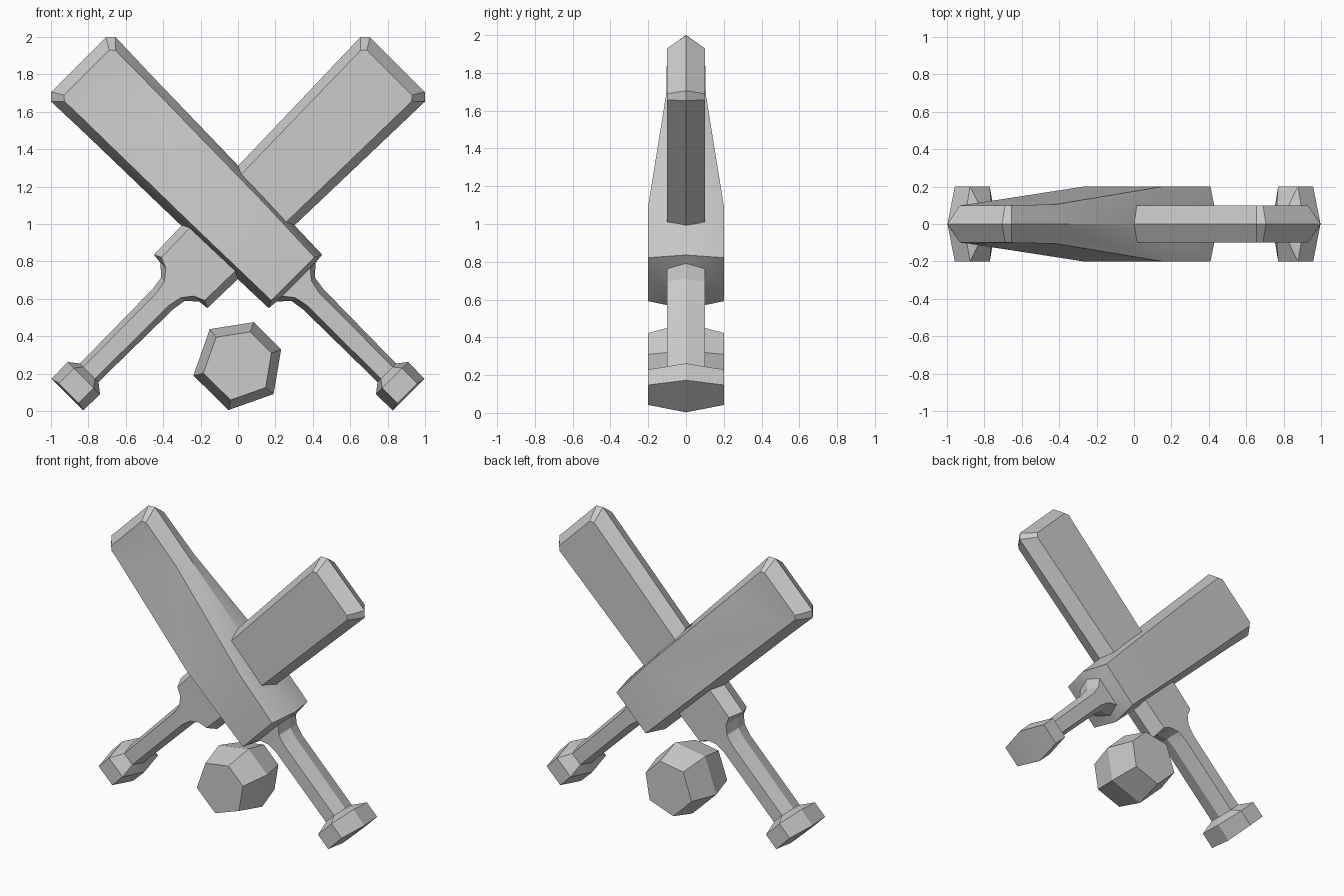
import bpy, bmesh, math

if "Cube" in bpy.data.objects:
    bpy.data.objects.remove(bpy.data.objects["Cube"])

R2 = math.sqrt(2)


def finish(name, bm):
    bmesh.ops.recalc_face_normals(bm, faces=bm.faces)
    me = bpy.data.meshes.new(name)
    bm.to_mesh(me)
    bm.free()
    ob = bpy.data.objects.new(name, me)
    bpy.context.collection.objects.link(ob)
    bpy.ops.object.select_all(action='DESELECT')
    ob.select_set(True)
    bpy.context.view_layer.objects.active = ob
    bpy.ops.object.shade_smooth_by_angle(angle=math.radians(25))
    return ob


def bridge(bm, a, b):
    n = len(a)
    for i in range(n):
        bm.faces.new((a[i], a[(i + 1) % n], b[(i + 1) % n], b[i]))


def bat(name, side, sections):
    """Loft hexagonal sections along a diagonal axis.
    Section: ridge u, ridge half width, upper face u, lower face u, face half width, half depth"""
    bm = bmesh.new()
    rings = []
    for ur, vr, uh, ul, vf, y in sections:
        pts = [(ur, vr, 0), (uh, vf, -y), (ul, -vf, -y),
               (ur, -vr, 0), (ul, -vf, y), (uh, vf, y)]
        rings.append([bm.verts.new((side * (u + v) / R2, d, 1 + (v - u) / R2))
                      for u, v, d in pts])
    for a, b in zip(rings, rings[1:]):
        bridge(bm, a, b)
    for r in (rings[0], rings[-1]):
        bm.faces.new((r[0], r[1], r[2], r[3]))
        bm.faces.new((r[0], r[3], r[4], r[5]))
    return finish(name, bm)


# Shared profile pieces: chamfered blade tip, then neck, grip and end knob
tip = [(-1.205, .207, -1.145, -1.145, .170, .10),
       (-1.170, .244, -1.120, -1.120, .193, .10)]


def lower(depth):
    return [(.434, .202, .415, .415, .163, depth),
            (.440, .145, .440, .440, .105, .10),
            (.495, .088, .495, .495, .062, .10),
            (.570, .077, .570, .570, .046, .10),
            (1.125, .070, 1.125, 1.125, .045, .10),
            (1.165, .122, 1.165, 1.165, .075, .20),
            (1.290, .120, 1.280, 1.280, .075, .20)]


# Thick bat swells towards the shoulder; thin bat keeps an even depth
swell = [(-.92, .236, -.78, -1.06, .190, .105),
         (-.08, .218, .04, -.205, .177, .20)]
bat("thick_bat", 1, tip + swell + lower(.20))
bat("thin_bat", -1, tip + lower(.10))

# Faceted ball: six-sided with flat front and back
bm = bmesh.new()
rings = []
for y, r in ((-.20, .19), (0, .245), (.20, .19)):
    rings.append([bm.verts.new((r * math.cos(math.radians(a)), y,
                                .245 + r * math.sin(math.radians(a))))
                  for a in (20, 70, 128, 193, 258, 321)])
bridge(bm, rings[0], rings[1])
bridge(bm, rings[1], rings[2])
bm.faces.new(rings[0])
bm.faces.new(rings[2])
finish("ball", bm)
